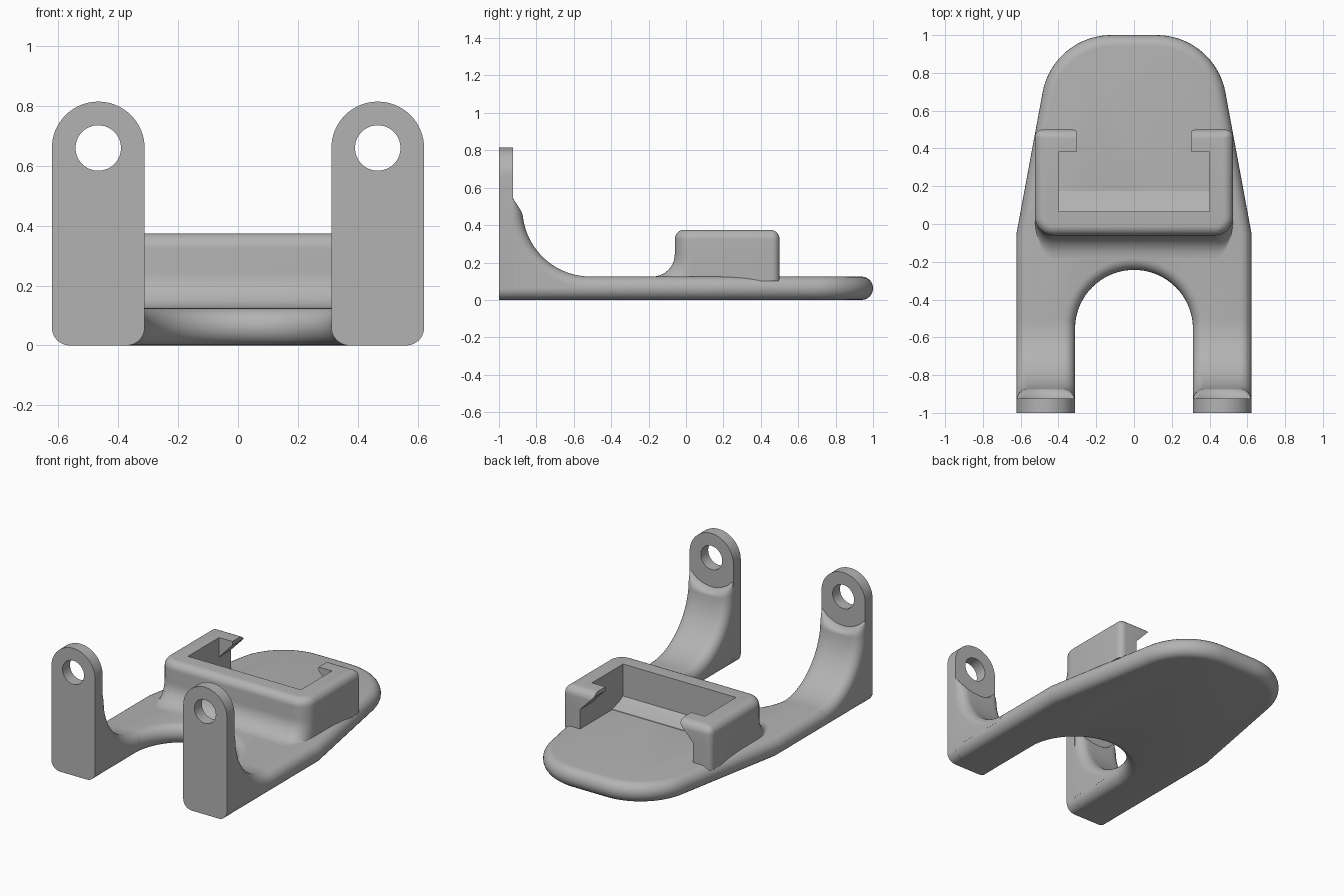
import bpy, bmesh
from math import sin, cos, pi, sqrt, radians
from mathutils import Vector

cube = bpy.data.objects.get("Cube")
if cube:
    bpy.data.objects.remove(cube, do_unlink=True)

grey = bpy.data.materials.new("plain_grey")
grey.use_nodes = True
GREY = (0.45, 0.45, 0.45, 1)
grey.diffuse_color = GREY
grey.node_tree.nodes["Principled BSDF"].inputs["Base Color"].default_value = GREY


def loft(name, rings):
    """Closed solid through a list of equal-length point rings."""
    bm = bmesh.new()
    rows = [[bm.verts.new(p) for p in ring] for ring in rings]
    n = len(rows[0])
    for a, b in zip(rows, rows[1:]):
        for i in range(n):
            j = (i + 1) % n
            bm.faces.new((a[i], a[j], b[j], b[i]))
    bm.faces.new(rows[0][::-1])
    bm.faces.new(rows[-1])
    bmesh.ops.remove_doubles(bm, verts=bm.verts, dist=1e-5)
    bmesh.ops.recalc_face_normals(bm, faces=bm.faces)
    mesh = bpy.data.meshes.new(name)
    bm.to_mesh(mesh)
    bm.free()
    mesh.materials.append(grey)
    obj = bpy.data.objects.new(name, mesh)
    bpy.context.collection.objects.link(obj)
    return obj


def activate(obj):
    bpy.ops.object.select_all(action='DESELECT')
    obj.select_set(True)
    bpy.context.view_layer.objects.active = obj


def cut(obj, cutter):
    mod = obj.modifiers.new("cut", 'BOOLEAN')
    mod.operation = 'DIFFERENCE'
    mod.solver = 'EXACT'
    mod.object = cutter
    activate(obj)
    bpy.ops.object.modifier_apply(modifier=mod.name)
    bpy.data.objects.remove(cutter, do_unlink=True)


def smooth(obj):
    activate(obj)
    bpy.ops.object.shade_smooth_by_angle(angle=radians(30))


def arc(cx, cy, r, a0, a1, n):
    """Points on a circle, angles in degrees."""
    angles = [radians(a0 + (a1 - a0) * i / n) for i in range(n + 1)]
    return [(cx + r * cos(a), cy + r * sin(a)) for a in angles]


def normals(pts):
    """Outward normals of a clockwise outline."""
    result = []
    for i, p in enumerate(pts):
        d0 = (Vector(p) - Vector(pts[i - 1])).normalized()
        d1 = (Vector(pts[(i + 1) % len(pts)]) - Vector(p)).normalized()
        t = (d0 + d1).normalized()
        result.append(Vector((-t.y, t.x)))
    return result


THICK = 0.125
ROUND = 0.06
LEG_X, LEG_HALF = 0.467, 0.155
INNER = LEG_X - LEG_HALF
OUTER = LEG_X + LEG_HALF
FRONT = -0.96

# Base plate with two legs, its rim rounded all along
half = arc(0.12, 0.63, 0.37, 90, 10.5, 20)
half += [(OUTER, -0.05), (OUTER, FRONT), (INNER, FRONT)]
half += arc(0, -0.555, INNER, 0, 90, 24)
outline = half + [(-x, y) for x, y in half[-2::-1]]
norms = normals(outline)
for i, (x, y) in enumerate(outline):
    if y == FRONT:
        side = 1 if abs(x) > LEG_X else -1
        norms[i] = Vector((side if x > 0 else -side, 0))
rings = []
for k in range(13):
    a = -pi / 2 + pi * k / 12
    inset = ROUND * (1 - cos(a))
    z = THICK / 2 * (1 + sin(a))
    rings.append([(x - n.x * inset, y - n.y * inset, z)
                  for (x, y), n in zip(outline, norms)])
smooth(loft("base_plate", rings))

# Pivot tabs with holes, and curved gussets behind them
HOLE_Z = 0.66
CY, CZ, R = -0.51, 0.49, 0.365
for side, cx in (("left", LEG_X), ("right", -LEG_X)):
    prof = arc(cx, HOLE_Z, LEG_HALF, 0, 180, 32)
    prof += arc(cx - LEG_HALF + ROUND, ROUND, ROUND, 180, 270, 8)
    prof += arc(cx + LEG_HALF - ROUND, ROUND, ROUND, 270, 360, 8)
    tab = loft(side + "_tab", [[(x, y, z) for x, z in prof] for y in (-1, -0.925)])
    hole = arc(cx, HOLE_Z, 0.076, 0, 360, 40)[:-1]
    cut(tab, loft("hole_cutter", [[(x, y, z) for x, z in hole] for y in (-1.1, -0.8)]))
    smooth(tab)

    # Cross-section: offset across the leg and drop below the crown
    across = []
    for k in range(-8, 9):
        a = abs(k) * pi / 16
        dx = LEG_HALF - ROUND + ROUND * sin(a)
        across.append((dx if k > 0 else -dx, ROUND * (1 - cos(a))))
    # Flat crown between the rounded edges
    crown = [(-0.095 + 0.19 * i / 8, 0) for i in range(1, 8)]
    across = across[:8] + [(-0.095, 0)] + crown + [(0.095, 0)] + across[9:]

    rings = []
    for k in range(25):
        t = radians(82) * k / 24
        pts = [(cx + dx, CY - (R + d) * sin(t), CZ - (R + d) * cos(t)) for dx, d in across]
        rings.append(pts)
    last = rings[-1]
    for k in range(1, 9):
        a = pi / 2 * k / 8
        pts = []
        for (dx, d), (x, y, z) in zip(across, last):
            top = HOLE_Z - sqrt(0.185 ** 2 - dx ** 2)
            pts.append((x, -0.935 + (y + 0.935) * cos(a), z + (top - z) * sin(a)))
        rings.append(pts)
    closed = [[(r[0][0], FRONT, r[0][2])] + r + [(r[-1][0], FRONT, r[-1][2])] for r in rings]
    smooth(loft(side + "_gusset", closed))

# Clip housing: rounded block whose front flares into the plate
W, Y0, Y1, TOP = 0.525, -0.06, 0.5, 0.375
box = arc(W - 0.04, Y1 - 0.04, 0.04, 90, 0, 6)
box += arc(W - 0.1, Y0 + 0.1, 0.1, 0, -90, 10)
box += [(-x, y) for x, y in box[::-1]]
norms = normals(box)
layers = [(0.1, 0.125, 0)]
for k in range(11):
    a = pi / 2 * k / 10
    layers.append((0.245 - 0.12 * cos(a), 0.12 * (1 - sin(a)), 0))
for k in range(9):
    a = pi / 2 * k / 8
    layers.append((TOP - 0.05 + 0.05 * sin(a), 0, 0.05 * (1 - cos(a))))
rings = []
for z, flare, inset in layers:
    ring = []
    for (x, y), n in zip(box, norms):
        # Shrink about the rounded corners, flare only forwards
        px = max(-W + inset, min(W - inset, x - n.x * inset))
        py = y - n.y * inset + min(n.y, 0) * flare
        ring.append((px, py, z))
    rings.append(ring)
clip = loft("clip_housing", rings)

# Pocket with a small ramp at the foot of the front wall
pocket = [(0.065, 0.5), (0.065, 0.17), (0.105, 0.15), (0.175, 0.128),
          (0.2, 0.05), (0.38, 0.05), (0.38, 0.5)]
cut(clip, loft("pocket_cutter", [[(x, y, z) for y, z in pocket] for x in (-0.4, 0.4)]))

# Open back, leaving two hooks with sloping undersides
mouth = [(0.305, 0.5), (0.305, 0.35), (0.4, 0.25), (0.4, 0.05)]
mouth += [(-x, z) for x, z in mouth[::-1]]
cut(clip, loft("mouth_cutter", [[(x, y, z) for x, z in mouth] for y in (0.36, 0.7)]))
smooth(clip)
